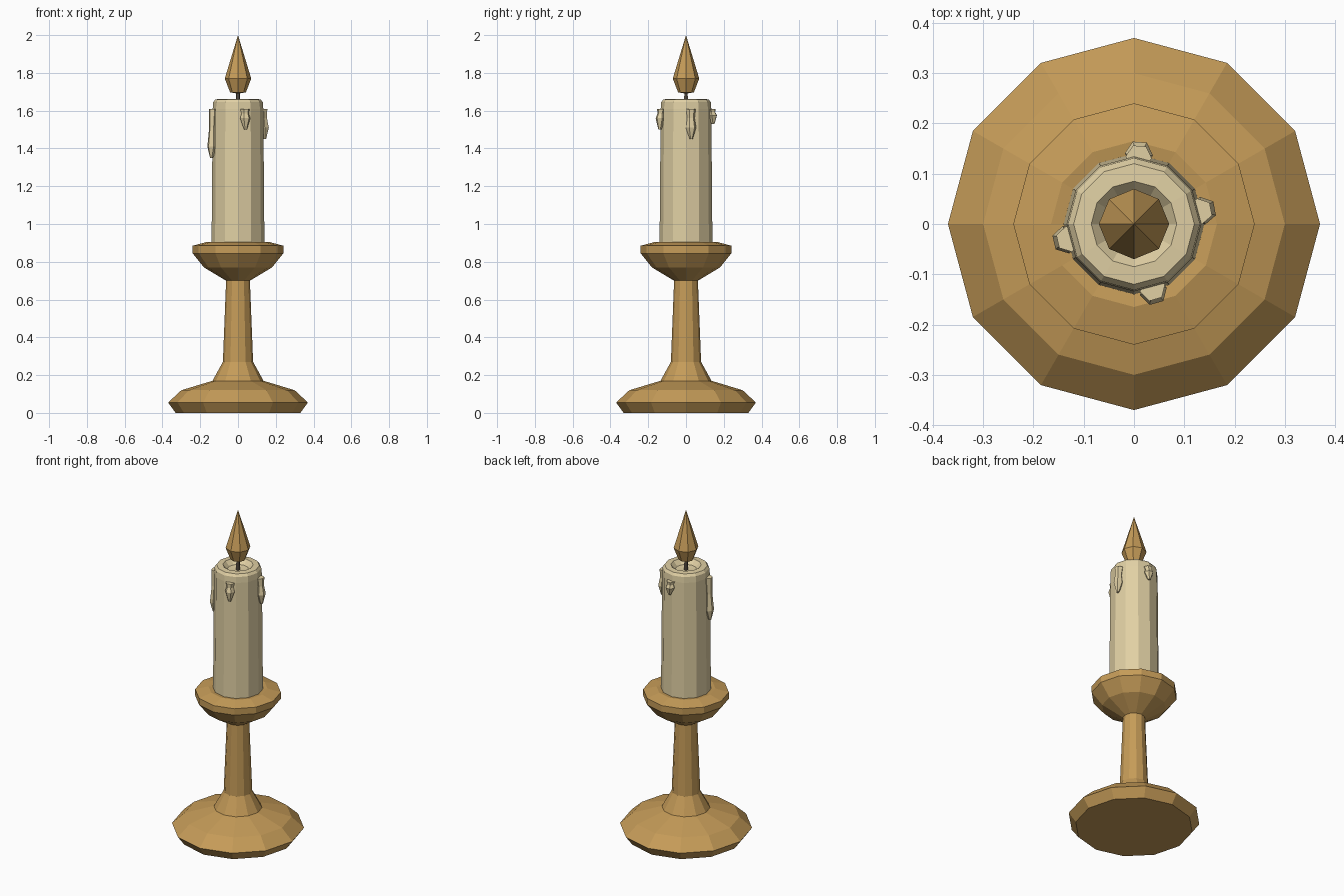
import bpy, bmesh
from math import sin, cos, pi, radians

if "Cube" in bpy.data.objects:
    bpy.data.objects.remove(bpy.data.objects["Cube"])


def material(name, rgb):
    m = bpy.data.materials.new(name)
    m.diffuse_color = (*rgb, 1)
    m.use_nodes = True
    m.node_tree.nodes["Principled BSDF"].inputs["Base Color"].default_value = m.diffuse_color
    return m


brass = material("brass", (0.56, 0.33, 0.098))
wax = material("cream wax", (0.75, 0.63, 0.37))
wick_mat = material("burnt wick", (0.14, 0.11, 0.08))


def lathe(name, rings, sides, mat, start=0.0):
    """Skin rings of (radius, z[, x offset]); radius 0 makes a point."""
    bm = bmesh.new()
    loops = []
    for radius, z, *off in rings:
        ox = off[0] if off else 0
        if radius == 0:
            loops.append([bm.verts.new((ox, 0, z))])
        else:
            loops.append([bm.verts.new((ox + radius * cos(start + 2 * pi * i / sides),
                                        radius * sin(start + 2 * pi * i / sides), z))
                          for i in range(sides)])
    for a, b in zip(loops, loops[1:]):
        for i in range(sides):
            j = (i + 1) % sides
            if len(b) == 1:
                bm.faces.new((a[i], a[j], b[0]))
            elif len(a) == 1:
                bm.faces.new((a[0], b[j], b[i]))
            else:
                bm.faces.new((a[i], a[j], b[j], b[i]))
    # Flat caps on open ends
    if len(loops[0]) > 1:
        bm.faces.new(loops[0][::-1])
    if len(loops[-1]) > 1:
        bm.faces.new(loops[-1])
    bmesh.ops.recalc_face_normals(bm, faces=bm.faces)
    mesh = bpy.data.meshes.new(name)
    bm.to_mesh(mesh)
    bm.free()
    mesh.materials.append(mat)
    ob = bpy.data.objects.new(name, mesh)
    bpy.context.collection.objects.link(ob)
    return ob


# Holder: foot, stem and drip cup turned from one profile
lathe("candle_holder", [(0.33, 0), (0.37, 0.055), (0.30, 0.12), (0.135, 0.17),
                        (0.08, 0.27), (0.063, 0.70), (0.18, 0.77), (0.24, 0.845),
                        (0.24, 0.885), (0.165, 0.905), (0.13, 0.90)], 12, brass)

# Candle with a bevelled lip and a shallow melted pool
lathe("candle", [(0.14, 0.89), (0.134, 1.61), (0.131, 1.645), (0.12, 1.66),
                 (0.085, 1.662), (0.06, 1.635), (0, 1.63)], 12, wax)

# Wick and flame
lathe("wick", [(0.012, 1.62), (0.01, 1.71)], 6, wick_mat)
lathe("flame", [(0, 1.69), (0.042, 1.697), (0.07, 1.77), (0, 2.0)], 8, brass)

# Wax drips: flared top, narrow run, swollen bead, pointed end
for name, angle, tip in (("drip_left", 193, 1.35), ("drip_right", 11, 1.45),
                         ("drip_front", -74, 1.50), ("drip_back", 86, 1.53)):
    length = 1.61 - tip
    bead = tip + min(0.06, length * 0.55)
    neck = bead + (1.61 - bead) * 0.5
    ob = lathe(name, [(0.026, 1.61, 0.133), (0.02, neck, 0.137),
                      (0.028, bead, 0.139), (0.008, tip, 0.144)],
               6, wax, radians(30))
    ob.rotation_euler.z = radians(angle)
